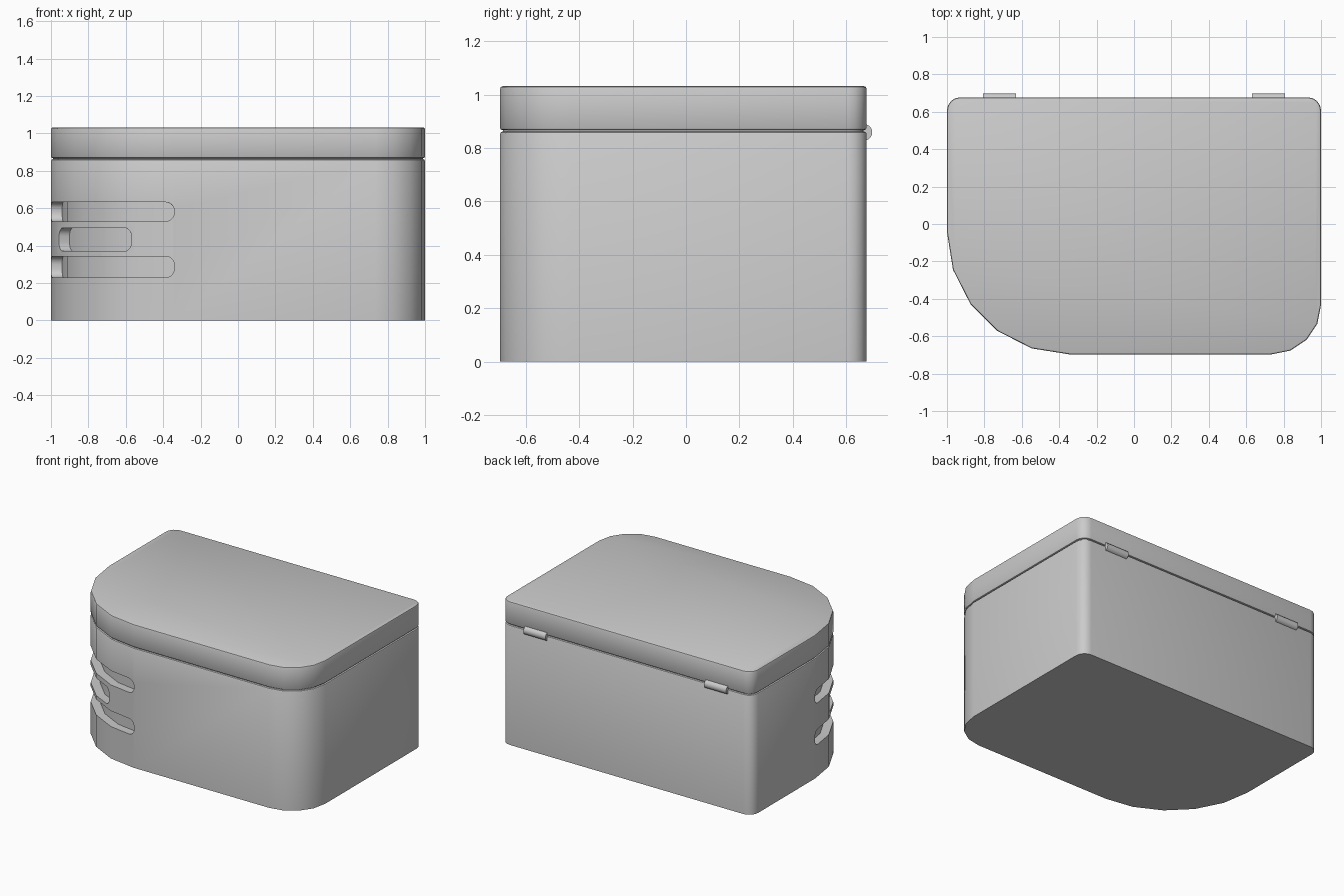
import bpy, bmesh, math

if "Cube" in bpy.data.objects:
    bpy.data.objects.remove(bpy.data.objects["Cube"])

# Plan corners: centre x, centre y, radius, segments, start angle
CORNERS = [(-0.345, -0.042, 0.655, 5, 180), (0.735, -0.432, 0.265, 4, 270),
           (0.93, 0.607, 0.07, 4, 0), (-0.93, 0.607, 0.07, 4, 90)]


def arc(corner, inset=0.0):
    cx, cy, r, n, start = corner
    return [(cx + (r - inset) * math.cos(math.radians(start + 90 * i / n)),
             cy + (r - inset) * math.sin(math.radians(start + 90 * i / n)))
            for i in range(n + 1)]


def loft(name, rings):
    """Skin a list of closed rings and cap both ends."""
    bm = bmesh.new()
    loops = [[bm.verts.new(p) for p in ring] for ring in rings]
    for a, b in zip(loops, loops[1:]):
        for i in range(len(a)):
            j = (i + 1) % len(a)
            bm.faces.new((a[i], a[j], b[j], b[i]))
    bm.faces.new(loops[0][::-1])
    bm.faces.new(loops[-1])
    bmesh.ops.recalc_face_normals(bm, faces=bm.faces[:])
    mesh = bpy.data.meshes.new(name)
    bm.to_mesh(mesh)
    bm.free()
    obj = bpy.data.objects.new(name, mesh)
    bpy.context.collection.objects.link(obj)
    return obj


def slab(name, levels):
    """Stack the plan outline at (inset, z) levels."""
    return loft(name, [[(x, y, z) for c in CORNERS for x, y in arc(c, inset)]
                       for inset, z in levels])


def smooth(obj):
    bpy.ops.object.select_all(action='DESELECT')
    obj.select_set(True)
    bpy.context.view_layer.objects.active = obj
    bpy.ops.object.shade_smooth_by_angle(angle=math.radians(30))


def slot_cutter(name, u0, u1, z0, z1, depth=0.06, r=0.045):
    """Round-ended band following the large front-left corner."""
    inner, outer = arc(CORNERS[0], depth), arc(CORNERS[0], -0.05)
    step = math.dist(*arc(CORNERS[0])[:2])
    mid, half = (z0 + z1) / 2, (z1 - z0) / 2

    def at(points, u):
        k = min(max(int(math.floor(u)), 0), len(points) - 2)
        return [a + (b - a) * (u - k) for a, b in zip(points[k], points[k + 1])]

    ends = []
    for i in range(6):
        t = math.radians(90 * i / 5)
        ends.append((r * (1 - math.cos(t)) / step, half - r * (1 - math.sin(t))))
    stations = [(u0 + d, h) for d, h in ends] + [(u1 - d, h) for d, h in ends]
    stations += [(k, half) for k in range(1, 5) if u0 + 0.3 < k < u1 - 0.3]
    for k in range(1, 5):  # keep facet corners that fall inside a rounded end
        d = min(k - u0, u1 - k) * step
        if 0 < d and k not in [s[0] for s in stations]:
            h = half - r + math.sqrt(max(r * r - max(r - d, 0) ** 2, 0))
            stations.append((k, h))
    rings = []
    for u, h in sorted(stations):
        a, b = at(inner, u), at(outer, u)
        rings.append([(*a, mid - h), (*a, mid + h), (*b, mid + h), (*b, mid - h)])
    return loft(name, rings)


# Box body with softened top edge
body = slab("box_body", [(0, 0), (0, 0.853), (0.003, 0.859), (0.01, 0.862)])

# Three slots wrapped round the corner
for i, (u0, u1, z0, z1) in enumerate([(-0.02, 5.02, 0.53, 0.632),
                                      (1.12, 3.88, 0.37, 0.495),
                                      (-0.02, 5.02, 0.23, 0.342)]):
    cutter = slot_cutter("slot_cutter_%d" % i, u0, u1, z0, z1)
    cutter.hide_render = True
    mod = body.modifiers.new("slot", 'BOOLEAN')
    mod.operation, mod.solver, mod.object = 'DIFFERENCE', 'EXACT', cutter
    bpy.context.view_layer.objects.active = body
    bpy.ops.object.modifier_apply(modifier=mod.name)
    bpy.data.objects.remove(cutter)
smooth(body)

# Recessed seam between body and lid
smooth(slab("lid_seam", [(0.012, 0.855), (0.012, 0.875)]))

# Lid with softened edges
smooth(slab("lid", [(0.01, 0.867), (0.003, 0.87), (0, 0.876),
                    (0, 1.022), (0.003, 1.029), (0.01, 1.032)]))

# Hinge barrels on the back
for side, label in ((-1, "left"), (1, "right")):
    bpy.ops.mesh.primitive_cylinder_add(vertices=24, radius=0.031, depth=0.176,
                                        location=(side * 0.72, 0.667, 0.859),
                                        rotation=(0, math.pi / 2, 0))
    hinge = bpy.context.object
    hinge.name = "hinge_" + label
    smooth(hinge)
